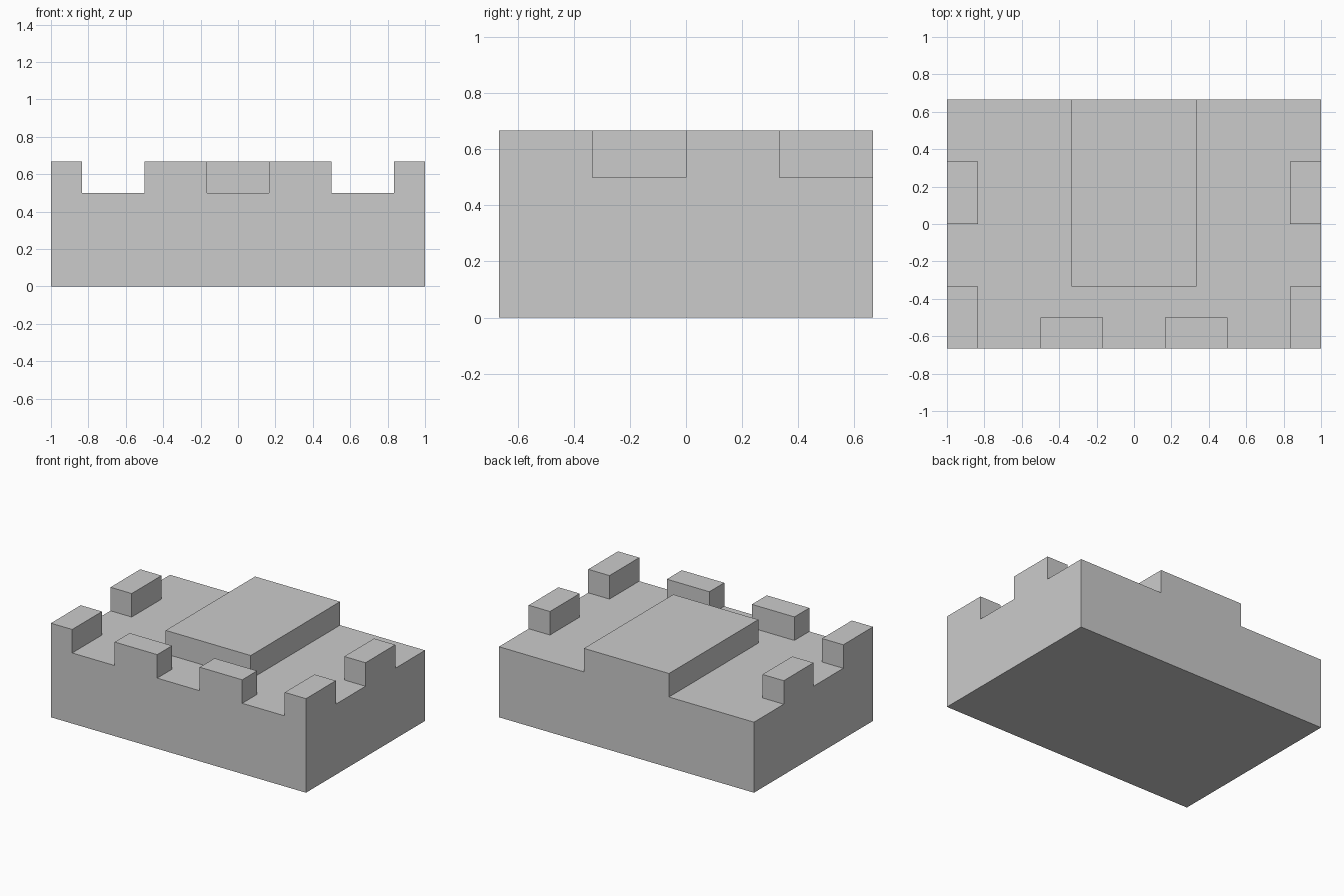
import bpy
import bmesh
from mathutils import Matrix, Vector

if "Cube" in bpy.data.objects:
    bpy.data.objects.remove(bpy.data.objects["Cube"])

U = 1 / 6  # every dimension is a multiple of this unit
W, D, BASE_H = 12, 8, 3

# Raised areas in units: x_min, x_max, y_min, y_max (mirrored in x)
RAISED = [
    (0, 2, -2, 4),    # half of the central platform
    (1, 3, -4, -3),   # front battlement
    (5, 6, -4, -2),   # front corner battlement
    (5, 6, 0, 2),     # side battlement
]


def is_raised(p):
    x, y = abs(p.x), p.y
    return any(x0 < x < x1 and y0 < y < y1 for x0, x1, y0, y1 in RAISED)


def extrude(bm, faces, height):
    geom = bmesh.ops.extrude_face_region(bm, geom=faces)["geom"]
    verts = [g for g in geom if isinstance(g, bmesh.types.BMVert)]
    bmesh.ops.translate(bm, verts=verts, vec=Vector((0, 0, height)))


bm = bmesh.new()

# Base slab on a unit grid
bmesh.ops.create_grid(bm, x_segments=W, y_segments=D, size=0.5,
                      matrix=Matrix.Diagonal((W, D, 1, 1)))
extrude(bm, bm.faces[:], BASE_H)

# Platform and battlements pulled up out of the slab's top
top = [f for f in bm.faces
       if f.calc_center_median().z > BASE_H - 0.01
       and is_raised(f.calc_center_median())]
extrude(bm, top, 1)

# Merge coplanar cells into clean flat faces
bmesh.ops.recalc_face_normals(bm, faces=bm.faces[:])
bmesh.ops.dissolve_limit(bm, angle_limit=0.01, verts=bm.verts[:], edges=bm.edges[:])
bmesh.ops.scale(bm, vec=Vector((U, U, U)), verts=bm.verts[:])

mesh = bpy.data.meshes.new("battlement_block")
bm.to_mesh(mesh)
bm.free()
block = bpy.data.objects.new("battlement_block", mesh)
bpy.context.collection.objects.link(block)
